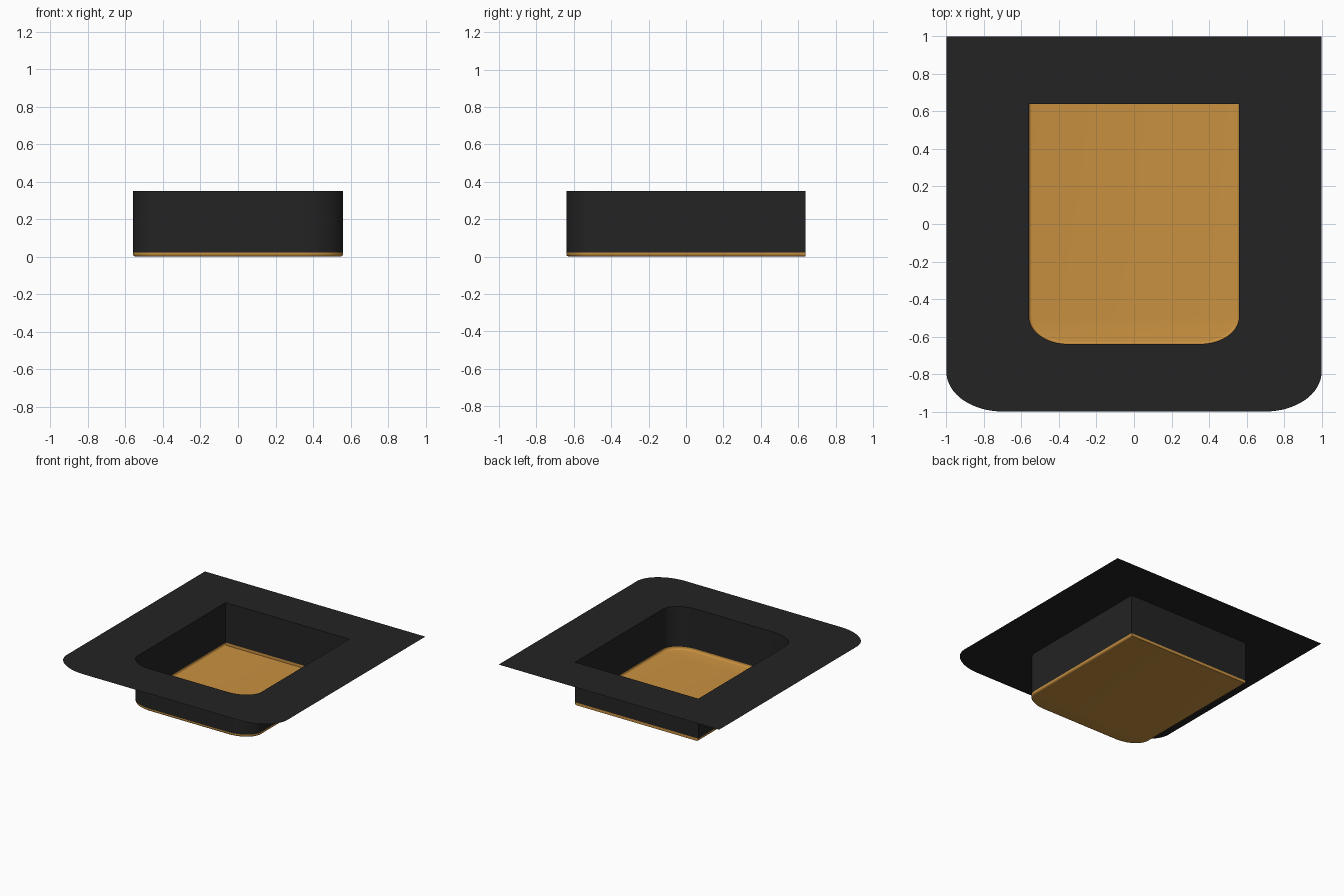
import bpy, bmesh, math

if "Cube" in bpy.data.objects:
    bpy.data.objects.remove(bpy.data.objects["Cube"])

SEG = 16  # segments per rounded corner


def outline(hx, front, back, rx, ry, z):
    """Rectangle with square back corners and elliptical front corners."""
    pts = [(hx, back, z), (-hx, back, z)]
    for cx, start in ((-hx + rx, math.pi), (hx - rx, 1.5 * math.pi)):
        for i in range(SEG + 1):
            a = start + i / SEG * math.pi / 2
            pts.append((cx + rx * math.cos(a), front + ry + ry * math.sin(a), z))
    return pts


def loft(name, loops, mat, cap=False):
    """Skin successive outlines, optionally closing the last one."""
    bm = bmesh.new()
    rings = [[bm.verts.new(p) for p in loop] for loop in loops]
    n = len(rings[0])
    for a, b in zip(rings, rings[1:]):
        for i in range(n):
            j = (i + 1) % n
            bm.faces.new((a[i], b[i], b[j], a[j]))
    if cap:
        bm.faces.new(rings[-1])
    bmesh.ops.recalc_face_normals(bm, faces=bm.faces[:])
    if cap:  # the tray floor faces upward, into the well
        bm.normal_update()
        if max(bm.faces, key=lambda f: f.calc_area()).normal.z < 0:
            bmesh.ops.reverse_faces(bm, faces=bm.faces[:])
    mesh = bpy.data.meshes.new(name)
    bm.to_mesh(mesh)
    bm.free()
    obj = bpy.data.objects.new(name, mesh)
    bpy.context.collection.objects.link(obj)
    mesh.materials.append(mat)
    bpy.ops.object.select_all(action='DESELECT')
    obj.select_set(True)
    bpy.context.view_layer.objects.active = obj
    bpy.ops.object.shade_smooth_by_angle(angle=math.radians(35))
    return obj


def material(name, color):
    m = bpy.data.materials.new(name)
    m.diffuse_color = (*color, 1)
    m.use_nodes = True
    m.node_tree.nodes["Principled BSDF"].inputs["Base Color"].default_value = m.diffuse_color
    return m


dark = material("dark", (0.017, 0.017, 0.017))
amber = material("amber", (0.58, 0.28, 0.05))

TOP, SEAM, R = 0.35, 0.022, 0.015


def well(z, inset=0.0):
    return outline(0.56 - inset, -0.64 + inset, 0.64, 0.21 - inset, 0.145 - inset, z)


# Thin flat flange around the opening
loft("flange", [outline(1, -1, 1, 0.30, 0.21, TOP), well(TOP)], dark)

# Upright walls of the well
loft("well_wall", [well(TOP), well(SEAM)], dark)

# Coloured floor with a small rounded edge on the front and sides
floor = [well(SEAM)]
for k in range(5):
    a = k / 4 * math.pi / 2
    floor.append(well(R - R * math.sin(a), R - R * math.cos(a)))
loft("well_floor", floor, amber, cap=True)
